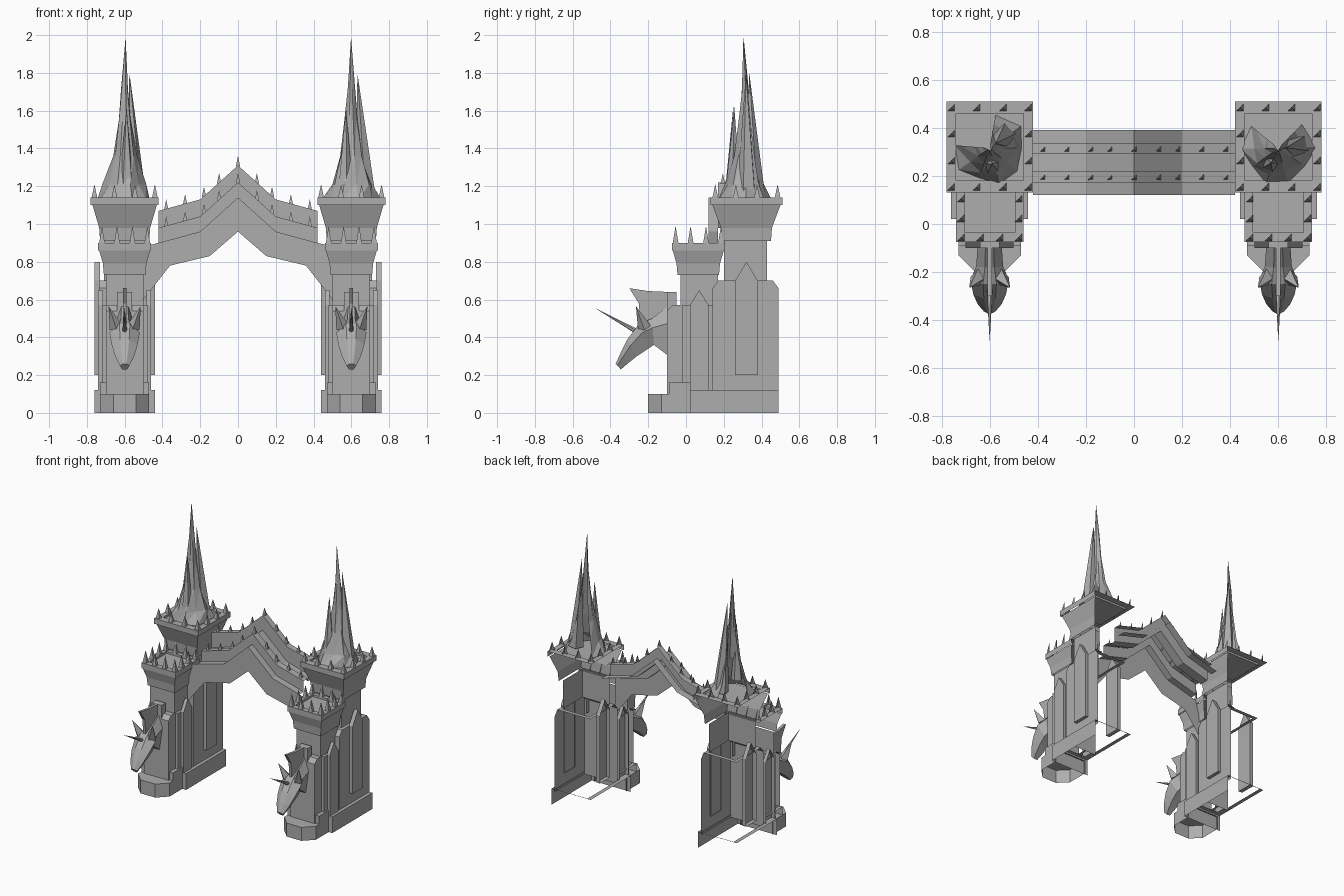
import bpy, bmesh, math
from mathutils import Vector, Matrix

cube = bpy.data.objects.get("Cube")
if cube:
    bpy.data.objects.remove(cube, do_unlink=True)

stone = bpy.data.materials.new("grey_stone")
stone.use_nodes = True
GREY = (0.42, 0.42, 0.42, 1)
stone.diffuse_color = GREY
stone.node_tree.nodes["Principled BSDF"].inputs["Base Color"].default_value = GREY


def finish(name, bm, shift=(0, 0, 0), keep=None):
    """Drop the faces keep() rejects, then turn the bmesh into an object."""
    if keep:
        bm.normal_update()
        gone = [f for f in bm.faces if not keep(f.normal)]
        bmesh.ops.delete(bm, geom=gone, context="FACES")
    bmesh.ops.translate(bm, verts=bm.verts, vec=Vector(shift))
    mesh = bpy.data.meshes.new(name)
    bm.to_mesh(mesh)
    bm.free()
    mesh.materials.append(stone)
    ob = bpy.data.objects.new(name, mesh)
    bpy.context.collection.objects.link(ob)
    return ob


def loft(name, rings, shift=(0, 0, 0), keep=None, cap=True):
    bm = bmesh.new()
    loops = [[bm.verts.new(p) for p in ring] for ring in rings]
    n = len(rings[0])
    for a, b in zip(loops, loops[1:]):
        for i in range(n):
            j = (i + 1) % n
            bm.faces.new((a[i], a[j], b[j], b[i]))
    bm.faces.new(loops[0])
    lid = bm.faces.new(loops[-1])
    bmesh.ops.recalc_face_normals(bm, faces=bm.faces)
    if not cap:
        bmesh.ops.delete(bm, geom=[lid], context="FACES_ONLY")
    return finish(name, bm, shift, keep)


# The stonework is a shell, open at the back, underneath and on its -x side
def shell(n):
    return n.x > -0.5 and n.y < 0.5 and n.z > -0.9


def rim_only(n):
    return n.x > -0.5


def open_back(n):
    return n.y < 0.5 and n.z > -0.9


def rect(hx, y0, y1, z):
    return [(-hx, y0, z), (hx, y0, z), (hx, y1, z), (-hx, y1, z)]


def stack(name, levels, shift, cap=True):
    """Rectangular shell from (half width, front y, back y, height) levels."""
    return loft(name, [rect(*level) for level in levels], shift, shell, cap)


def side_prism(name, outline, x0, x1, shift, keep=None):
    return loft(name, [[(x, y, z) for y, z in outline] for x in (x0, x1)], shift, keep)


def add_cone(bm, base, tip, radius, sides=4):
    base, tip = Vector(base), Vector(tip)
    axis = tip - base
    turn = axis.to_track_quat("Z", "Y").to_matrix().to_4x4()
    place = Matrix.Translation((base + tip) / 2) @ turn @ Matrix.Rotation(math.pi / 4, 4, "Z")
    bmesh.ops.create_cone(bm, cap_ends=True, segments=sides, radius1=radius,
                          radius2=0, depth=axis.length, matrix=place)


def spikes(name, spots, height, radius, shift=(0, 0, 0)):
    bm = bmesh.new()
    for x, y, z in spots:
        add_cone(bm, (x, y, z), (x, y, z + height), radius)
    return finish(name, bm, shift, shell)


def ring_spots(hx, cy, hy, z):
    """Four evenly spaced spots along every side of a rectangle."""
    steps = [-1, -0.34, 0.34, 1]
    return [(hx * a, cy + hy * b, z) for a in steps for b in steps
            if abs(a) == 1 or abs(b) == 1]


def pointed(y0, y1, z0, shoulder, peak):
    return [(y0, z0), (y1, z0), (y1, shoulder), ((y0 + y1) / 2, peak), (y0, shoulder)]


def spire(name, shift, turn):
    """Jagged horn: an open crescent that tapers to a point, with two splinters."""
    bm = bmesh.new()
    arc = [math.radians(a) for a in (175, 215, 250, 285, 320, 360, 395, 440)]
    levels = [(0.145, 1.13), (0.108, 1.21), (0.062, 1.36), (0.034, 1.55), (0.018, 1.72)]
    loops = []
    for k, (r, z) in enumerate(levels):
        wob = [1 + 0.1 * math.sin(2.3 * i + 1.7 * k) for i in range(len(arc))]
        loops.append([bm.verts.new((r * w * math.cos(a), r * w * math.sin(a), z))
                      for a, w in zip(arc, wob)])
    tip = bm.verts.new((0.005, -0.01, 1.99))
    for a, b in zip(loops, loops[1:]):
        for i in range(len(arc) - 1):
            bm.faces.new((a[i], a[i + 1], b[i + 1]))
            bm.faces.new((a[i], b[i + 1], b[i]))
    for i in range(len(arc) - 1):
        bm.faces.new((loops[-1][i], loops[-1][i + 1], tip))
    add_cone(bm, (0.06, 0.05, 1.14), (0.025, 0.02, 1.8), 0.055, 5)
    add_cone(bm, (0.01, -0.07, 1.2), (0.01, -0.065, 1.62), 0.04, 5)
    bmesh.ops.rotate(bm, verts=bm.verts, matrix=Matrix.Rotation(turn, 3, "Z"))
    return finish(name, bm, shift)


def head(side, shift):
    # Neck, skull and muzzle: top (y, z), bottom (y, z), half width
    sections = [((-0.09, 0.57), (-0.09, 0.30), 0.05), ((-0.18, 0.50), (-0.17, 0.36), 0.056),
                ((-0.25, 0.47), (-0.20, 0.34), 0.08), ((-0.31, 0.39), (-0.26, 0.30), 0.068),
                ((-0.345, 0.32), (-0.31, 0.26), 0.05), ((-0.372, 0.26), (-0.345, 0.23), 0.025)]
    rings = []
    for top, low, w in sections:
        t, l = Vector((0, *top)), Vector((0, *low))
        ring = []
        for x, f in ((0.35, 0), (1, 0.35), (0.5, 1), (-0.5, 1), (-1, 0.35), (-0.35, 0)):
            p = t.lerp(l, f)
            p.x = x * w
            ring.append(p)
        rings.append(ring)
    loft(side + "_beast_head", rings, shift)
    mane = [(-0.30, 0.66), (-0.20, 0.645), (-0.09, 0.64), (-0.09, 0.55), (-0.18, 0.49),
            (-0.24, 0.47), (-0.25, 0.58)]
    side_prism(side + "_beast_mane", mane, -0.01, 0.01, shift)
    bm = bmesh.new()
    add_cone(bm, (0, -0.25, 0.425), (0, -0.49, 0.56), 0.014, 6)
    finish(side + "_beast_horn", bm, shift)
    bm = bmesh.new()
    for s in (-1, 1):
        add_cone(bm, (s * 0.045, -0.22, 0.45), (s * 0.085, -0.265, 0.565), 0.036)
    finish(side + "_beast_ears", bm, shift)


for side, cx, turn in (("left", 0.6, -0.6), ("right", -0.6, 0)):
    at = (cx, 0, 0)
    # Plinths
    stack(side + "_rear_plinth", [(0.16, 0.02, 0.49, 0), (0.16, 0.02, 0.49, 0.12),
                                  (0.13, 0.05, 0.485, 0.12)], at, False)
    foot = [(-0.13, 0.03), (-0.13, -0.13), (-0.06, -0.2), (0.06, -0.2), (0.13, -0.13), (0.13, 0.03)]
    loft(side + "_front_plinth", [[(x, y, z) for x, y in foot] for z in (0, 0.1)], at, open_back)
    stack(side + "_plinth_step", [(0.13, -0.09, 0.11, 0.1), (0.13, -0.09, 0.11, 0.16),
                                  (0.1, -0.09, 0.11, 0.16)], at, False)

    # Lower walls, with a ledge running in to the tower shafts
    stack(side + "_rear_wall", [(0.135, 0.14, 0.49, 0.1), (0.135, 0.14, 0.49, 0.66),
                                (0.135, 0.17, 0.46, 0.7), (0.11, 0.2, 0.43, 0.7)], at, False)
    stack(side + "_front_wall", [(0.12, -0.02, 0.14, 0.1), (0.12, -0.02, 0.14, 0.57),
                                 (0.1, -0.02, 0.14, 0.57)], at, False)
    stack(side + "_front_pier", [(0.1, -0.1, 0, 0.1), (0.1, -0.1, 0, 0.54),
                                 (0.1, -0.07, 0, 0.57)], at)
    stack(side + "_head_mount", [(0.04, -0.1, -0.05, 0.53), (0.04, -0.1, -0.05, 0.64)], at)

    # Pointed pilasters on both flanks
    for tag, s in (("outer", 1), ("inner", -1)):
        x0, x1 = sorted((s * 0.13, s * 0.16))
        side_prism(f"{side}_{tag}_tall_pilaster", pointed(0.26, 0.38, 0.2, 0.7, 0.8),
                   x0, x1, at, rim_only)
        x0, x1 = sorted((s * 0.115, s * 0.14))
        side_prism(f"{side}_{tag}_short_pilaster", pointed(0.02, 0.12, 0.12, 0.57, 0.65),
                   x0, x1, at, rim_only)

    # Flared towers with sunken tops
    stack(side + "_front_tower", [
        (0.1, -0.03, 0.17, 0.57), (0.1, -0.03, 0.17, 0.73), (0.11, -0.045, 0.175, 0.73),
        (0.115, -0.05, 0.18, 0.79), (0.135, -0.07, 0.2, 0.86), (0.14, -0.075, 0.205, 0.86),
        (0.14, -0.075, 0.205, 0.9), (0.105, -0.035, 0.17, 0.9), (0.105, -0.035, 0.17, 0.885)], at)
    stack(side + "_rear_tower", [
        (0.11, 0.2, 0.43, 0.7), (0.11, 0.2, 0.43, 0.91), (0.13, 0.19, 0.45, 0.91),
        (0.135, 0.185, 0.455, 0.98), (0.17, 0.14, 0.5, 1.1), (0.18, 0.13, 0.51, 1.1),
        (0.18, 0.13, 0.51, 1.14), (0.14, 0.18, 0.46, 1.14), (0.14, 0.18, 0.46, 1.125)], at)
    spikes(side + "_front_crown_spikes", ring_spots(0.12, 0.065, 0.12, 0.9), 0.09, 0.021, at)
    spikes(side + "_rear_crown_spikes", ring_spots(0.16, 0.32, 0.165, 1.14), 0.07, 0.021, at)
    spire(side + "_spire", (cx, 0.315, 0), turn)
    head(side, at)

# Arch between the towers: a front face, with stepped parapets swept along its ridge
ridge = [(-0.42, 0.90), (-0.2, 0.96), (0, 1.14), (0.2, 0.96), (0.42, 0.90)]
soffit = [(0.5, 0.6), (0.36, 0.78), (0.15, 0.83), (0, 0.96), (-0.15, 0.83), (-0.36, 0.78), (-0.5, 0.6)]
bm = bmesh.new()
face = [(-0.5, 0.88)] + ridge + [(0.5, 0.88)] + soffit
bm.faces.new([bm.verts.new((x, 0.12, z)) for x, z in reversed(face)])
bmesh.ops.recalc_face_normals(bm, faces=bm.faces)
finish("arch_front_face", bm)


def sweep(name, profile):
    bm = bmesh.new()
    rows = [[bm.verts.new((x, y, z + lift)) for x, z in ridge] for y, lift in profile]
    for a, b in zip(rows, rows[1:]):
        for i in range(len(ridge) - 1):
            bm.faces.new((a[i], a[i + 1], b[i + 1], b[i]))
    finish(name, bm)


sweep("arch_parapets", [(0.12, 0), (0.17, 0), (0.17, 0.08), (0.22, 0.08), (0.22, 0.06),
                        (0.29, 0.06), (0.29, 0.17), (0.335, 0.17)])
sweep("arch_rear_ledge", [(0.335, 0.09), (0.39, 0.09)])


def ridge_height(x):
    for (x0, z0), (x1, z1) in zip(ridge, ridge[1:]):
        if x0 <= x <= x1:
            return z0 + (z1 - z0) * (x - x0) / (x1 - x0)


stations = [-0.38, -0.28, -0.18, -0.1, 0, 0.1, 0.18, 0.28, 0.38]
for name, y, lift in (("arch_front_spikes", 0.195, 0.075), ("arch_rear_spikes", 0.312, 0.165)):
    spikes(name, [(x, y, ridge_height(x) + lift) for x in stations], 0.055, 0.016)
